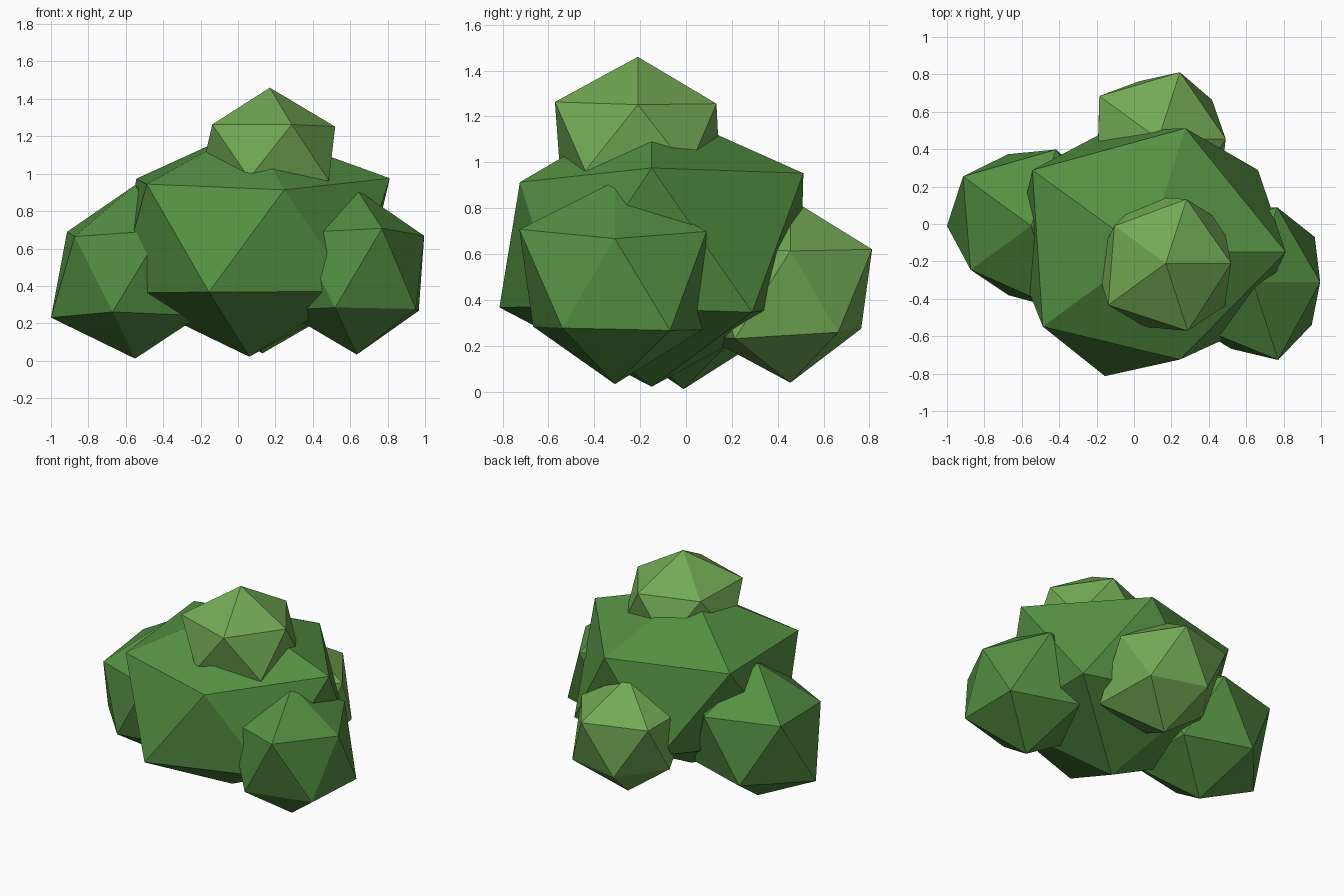
import bpy, bmesh, math

if "Cube" in bpy.data.objects:
    bpy.data.objects.remove(bpy.data.objects["Cube"])


def material(name, rgb):
    m = bpy.data.materials.new(name)
    m.diffuse_color = (*rgb, 1)
    m.use_nodes = True
    m.node_tree.nodes["Principled BSDF"].inputs["Base Color"].default_value = m.diffuse_color
    return m


dark = material("dark_leaf", (0.09, 0.28, 0.055))
light = material("light_leaf", (0.17, 0.40, 0.09))


def order(v):
    # bottom to top, then counter-clockwise from +x
    return (round(v.co.z, 1), round(math.degrees(math.atan2(v.co.y, v.co.x))) % 360)


def clump(name, centre, squash, radii, mat):
    """Low-poly leaf clump: an icosahedron with uneven corner radii.
    radii: bottom, five lower corners, five upper corners, top."""
    bm = bmesh.new()
    bmesh.ops.create_icosphere(bm, subdivisions=1, radius=1)
    for v, r in zip(sorted(bm.verts, key=order), radii):
        v.co *= r / v.co.length
        v.co.z *= squash
    me = bpy.data.meshes.new(name)
    bm.to_mesh(me)
    bm.free()
    me.materials.append(mat)
    ob = bpy.data.objects.new(name, me)
    ob.location = centre
    bpy.context.collection.objects.link(ob)
    return ob


# Large central clump
clump("main_foliage", (0.06, -0.15, 0.66), 0.84,
      [0.76, 0.834, 0.76, 0.79, 0.78, 0.77,
       0.84, 0.778, 0.834, 0.757, 0.675, 0.70], dark)
# Side clumps
clump("left_foliage", (-0.55, -0.01, 0.46), 1.02,
      [0.44, 0.45, 0.45, 0.503, 0.436, 0.48,
       0.45, 0.48, 0.503, 0.447, 0.52, 0.47], dark)
clump("right_foliage", (0.635, -0.31, 0.48), 1.04,
      [0.43, 0.458, 0.45, 0.45, 0.42, 0.436,
       0.403, 0.47, 0.45, 0.44, 0.49, 0.42], dark)
# Lighter clumps on top and behind
clump("top_foliage", (0.17, -0.21, 1.115), 0.78,
      [0.44, 0.42, 0.42, 0.42, 0.40, 0.436,
       0.391, 0.403, 0.38, 0.425, 0.425, 0.442], light)
clump("back_foliage", (0.13, 0.455, 0.435), 0.99,
      [0.40, 0.397, 0.363, 0.36, 0.44, 0.46,
       0.403, 0.419, 0.436, 0.45, 0.45, 0.41], light)
